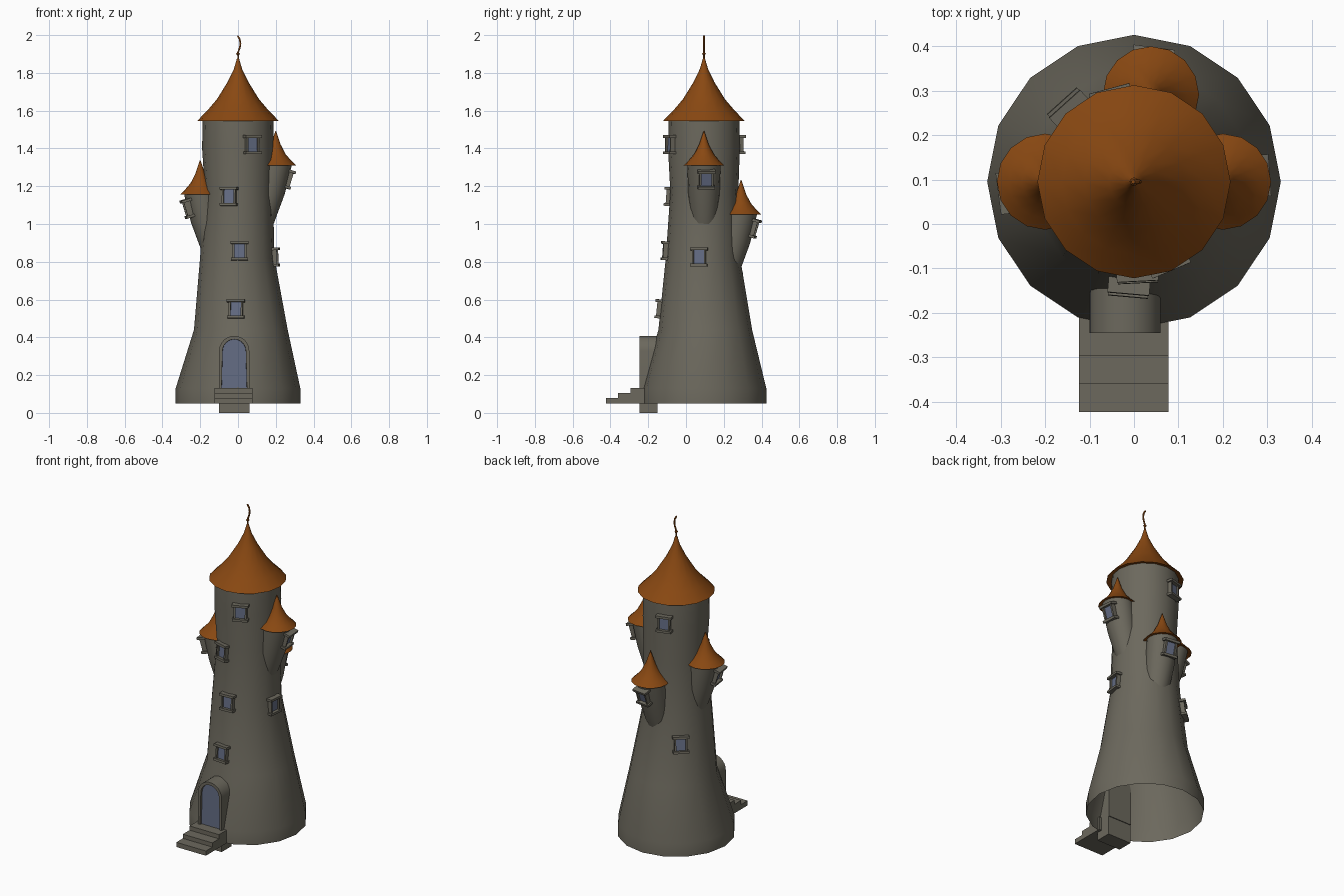
import bpy, bmesh, math
from mathutils import Matrix, Vector

if "Cube" in bpy.data.objects:
    bpy.data.objects.remove(bpy.data.objects["Cube"])


def material(name, rgb):
    m = bpy.data.materials.new(name)
    m.diffuse_color = (*rgb, 1)
    m.use_nodes = True
    m.node_tree.nodes["Principled BSDF"].inputs["Base Color"].default_value = m.diffuse_color
    return m


STONE = material("grey stone", (0.15, 0.14, 0.11))
ROOF = material("orange roof", (0.25, 0.065, 0.006))
GLASS = material("blue glass", (0.13, 0.155, 0.235))
CY = 0.095  # tower axis in y


def finish(name, bm, mats):
    me = bpy.data.meshes.new(name)
    bm.to_mesh(me)
    bm.free()
    for m in mats:
        me.materials.append(m)
    ob = bpy.data.objects.new(name, me)
    bpy.context.collection.objects.link(ob)
    return ob


def loft(name, rings, mat, n=16, cap_bottom=False, cap_top=False):
    """Skin circles given as (cx, cy, z, r), bottom to top."""
    bm = bmesh.new()
    loops = []
    for cx, cy, z, r in rings:
        loops.append([bm.verts.new((cx + r * math.cos(math.tau * i / n),
                                    cy + r * math.sin(math.tau * i / n), z)) for i in range(n)])
    for a, b in zip(loops, loops[1:]):
        for i in range(n):
            j = (i + 1) % n
            bm.faces.new((a[i], a[j], b[j], b[i]))
    if cap_bottom:
        bm.faces.new(loops[0][::-1])
    if cap_top:
        bm.faces.new(loops[-1])
    return finish(name, bm, [mat])


def add_box(bm, lo, hi, mat=Matrix(), index=0):
    lo, hi = Vector(lo), Vector(hi)
    m = mat @ Matrix.Translation((lo + hi) / 2) @ Matrix.Diagonal((*(hi - lo), 1))
    verts = bmesh.ops.create_cube(bm, size=1, matrix=m)["verts"]
    for f in {f for v in verts for f in v.link_faces}:
        f.material_index = index


# Tower wall: a slightly crooked flared shaft, open underneath
WALL = [(0, CY, 0.05, 0.33), (0, CY, 0.13, 0.33), (0.015, 0.102, 0.44, 0.248),
        (-0.004, 0.09, 0.82, 0.197), (0.005, 0.097, 1.17, 0.180),
        (0, CY, 1.40, 0.190), (0, CY, 1.56, 0.187)]
loft("tower_wall", WALL, STONE)

# Main roof
loft("main_roof", [(0, CY, 1.555, 0.18), (0, CY, 1.545, 0.217), (0, CY, 1.60, 0.163),
                   (0, CY, 1.66, 0.112), (0, CY, 1.75, 0.056), (0, CY, 1.82, 0.022),
                   (0, CY, 1.875, 0.006)], ROOF, cap_top=True)

# Crooked finial and its knob
cu = bpy.data.curves.new("finial", "CURVE")
cu.dimensions = "3D"
cu.bevel_depth = 0.005
cu.bevel_resolution = 1
cu.use_fill_caps = True
sp = cu.splines.new("POLY")
path = [(0, 1.86), (0.001, 1.91), (0.010, 1.935), (0.013, 1.955), (0.009, 1.978), (-0.002, 1.997)]
sp.points.add(len(path) - 1)
for p, (x, z) in zip(sp.points, path):
    p.co = (x, CY, z, 1)
cu.materials.append(ROOF)
bpy.context.collection.objects.link(bpy.data.objects.new("finial", cu))
loft("finial_knob", [(0, CY, 1.892, 0.004), (0, CY, 1.901, 0.010), (0, CY, 1.910, 0.004)],
     ROOF, n=8, cap_bottom=True, cap_top=True)


def window(name, pos, angle, tilt):
    """Framed window; tilt is outward lean of the wall, positive = leaning back."""
    w, h = 0.037, 0.042
    out = Vector((math.cos(angle), math.sin(angle), 0))
    tan = Vector((-math.sin(angle), math.cos(angle), 0))
    rot = Matrix((tan, Vector((0, 0, 1)), out)).transposed().to_4x4()
    m = Matrix.Translation(pos) @ rot @ Matrix.Rotation(-tilt, 4, "X")
    bm = bmesh.new()
    for s in (-1, 1):
        a, b = sorted((s * w, s * (w - 0.010)))
        add_box(bm, (a, -h, -0.03), (b, h, 0.018), m)
    add_box(bm, (-0.047, h - 0.006, -0.03), (0.047, h + 0.008, 0.028), m)   # lintel
    add_box(bm, (-0.045, -h - 0.008, -0.03), (0.045, -h + 0.006, 0.026), m)  # sill
    add_box(bm, (-w + 0.01, -h + 0.006, -0.001), (w - 0.01, h - 0.006, 0.007), m, 1)
    finish(name, bm, [STONE, GLASS])


# Windows on the shaft: (angle in degrees, height)
for k, (deg, z) in enumerate([(293, 1.42), (254, 1.145), (273, 0.858), (265, 0.55),
                              (-6, 0.825), (105, 1.42), (132, 0.69)]):
    a = math.radians(deg)
    lo, hi = next((p, q) for p, q in zip(WALL, WALL[1:]) if p[2] <= z <= q[2])
    d = Vector((math.cos(a), math.sin(a), 0))

    def edge(c):
        return Vector(c[:3]) + d * c[3]
    e0, e1 = edge(lo), edge(hi)
    pos = e0.lerp(e1, (z - lo[2]) / (hi[2] - lo[2]))
    lean = math.atan2((e0 - e1).dot(d), hi[2] - lo[2])
    window(f"tower_window_{k + 1}", pos, a, lean)

# Corbelled side turrets: (angle, roof base height, sideways window offset)
for side, deg, z0, off in (("right", 0, 1.31, 0.012), ("left", 180, 1.155, 0.022),
                           ("back", 79, 1.05, 0.01)):
    a = math.radians(deg)
    d = Vector((math.cos(a), math.sin(a), 0))
    t = Vector((-d.y, d.x, 0))

    def at(dist):
        return d.x * dist, CY + d.y * dist
    loft(f"{side}_turret", [(*at(0.105), z0 - 0.36, 0.065), (*at(0.165), z0 - 0.15, 0.083),
                            (*at(0.198), z0 + 0.006, 0.088)], STONE, cap_bottom=True)
    c = at(0.2)
    loft(f"{side}_turret_roof", [(*c, z0 + 0.006, 0.08), (*c, z0, 0.108), (*c, z0 + 0.025, 0.082),
                                 (*c, z0 + 0.06, 0.052), (*c, z0 + 0.11, 0.026),
                                 (*c, z0 + 0.182, 0.002)], ROOF, cap_top=True)
    p = Vector((*at(0.264), z0 - 0.072)) + t * off
    window(f"{side}_turret_window", p, a + off * 6, -math.radians(17))


# Arched doorway with recessed door
DX = -0.02
bm = bmesh.new()
arch = [(-0.08, 0.115), (0.08, 0.115)]
arch += [(0.08 * math.cos(math.pi * i / 12), 0.328 + 0.08 * math.sin(math.pi * i / 12))
         for i in range(13)]
face = bm.faces.new([bm.verts.new((DX + x, -0.245, z)) for x, z in arch])
back = bmesh.ops.extrude_face_region(bm, geom=[face])["geom"]
for v in back:
    if isinstance(v, bmesh.types.BMVert):
        v.co.y = -0.145
bmesh.ops.recalc_face_normals(bm, faces=bm.faces)
bm.faces.ensure_lookup_table()
front = min(bm.faces, key=lambda f: f.calc_center_median().y)
bmesh.ops.inset_region(bm, faces=[front], thickness=0.018)
front.material_index = 1
ring = bmesh.ops.inset_region(bm, faces=[front], thickness=0.001, depth=-0.012)["faces"]
for f in ring:
    f.material_index = 0
finish("doorway", bm, [STONE, GLASS])

# Foundation below the door
bm = bmesh.new()
add_box(bm, (DX - 0.08, -0.245, 0), (DX + 0.08, -0.15, 0.118))
finish("door_foundation", bm, [STONE])

# Entrance steps
bm = bmesh.new()
for i, y in enumerate((-0.423, -0.36, -0.295)):
    y1 = (-0.36, -0.295, -0.21)[i]
    add_box(bm, (-0.124, y, 0.05), (0.077, y1, 0.079 + 0.026 * i))
finish("entrance_steps", bm, [STONE])

# Smooth the round parts, keep hard edges
bpy.ops.object.select_all(action="DESELECT")
for ob in bpy.context.scene.objects:
    if ob.type == "MESH":
        ob.select_set(True)
        bpy.context.view_layer.objects.active = ob
bpy.ops.object.shade_smooth_by_angle(angle=math.radians(35))
